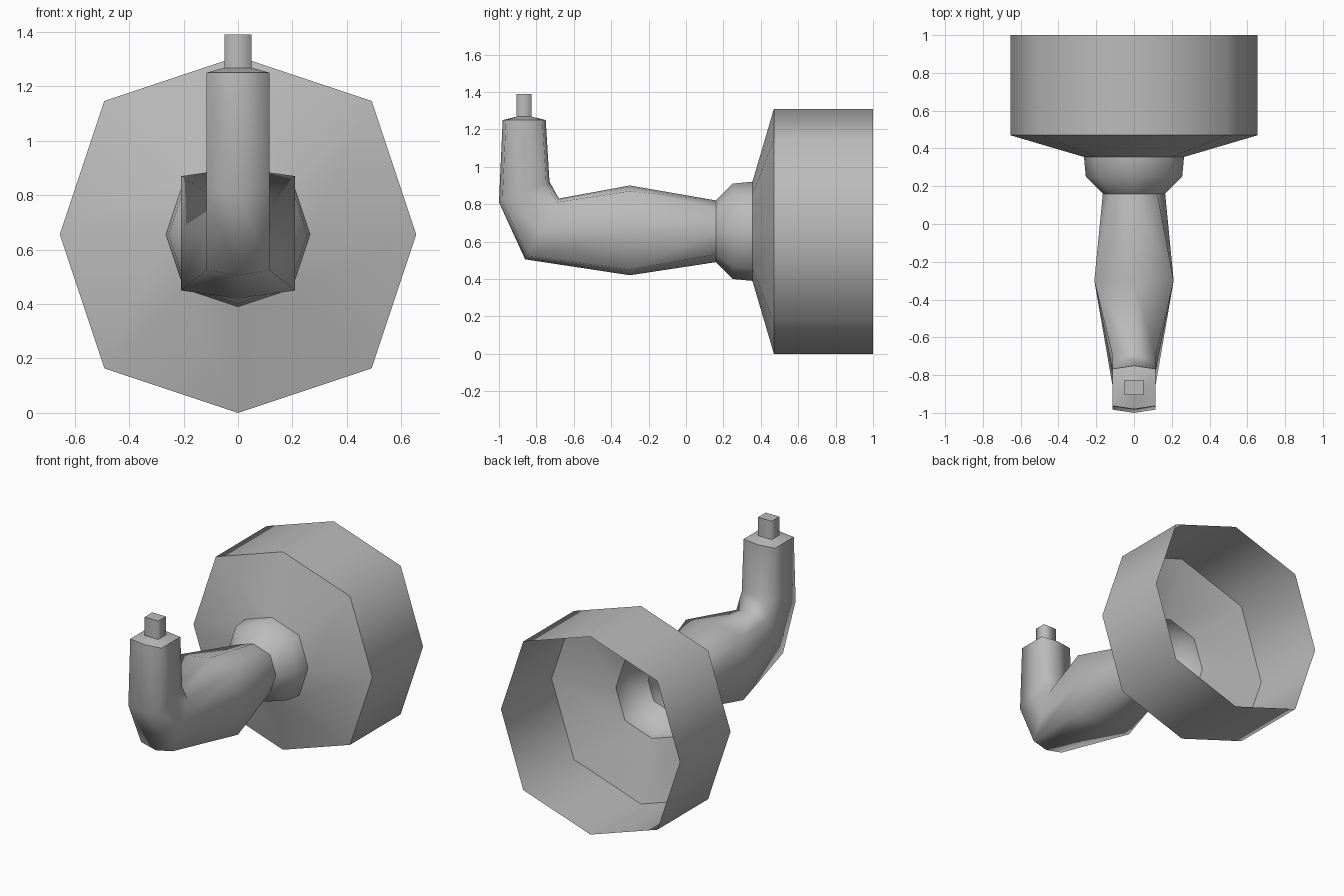
import bpy
import bmesh
from mathutils import Vector

cube = bpy.data.objects.get("Cube")
if cube:
    bpy.data.objects.remove(cube, do_unlink=True)

grey = bpy.data.materials.new("plain_grey")
grey.use_nodes = True
colour = (0.5, 0.5, 0.5, 1)
grey.diffuse_color = colour
grey.node_tree.nodes["Principled BSDF"].inputs["Base Color"].default_value = colour

# Eight directions around a section: (side, up)
AROUND = [(0, 1), (1, 1), (1, 0), (1, -1), (0, -1), (-1, -1), (-1, 0), (-1, 1)]


def section(top, bottom, half_width, corner_side, corner_up):
    """Eight points between a top and a bottom (y, z) point."""
    top, bottom = Vector((0, *top)), Vector((0, *bottom))
    middle, up = (top + bottom) / 2, (top - bottom) / 2
    points = []
    for s, u in AROUND:
        if s and u:
            s, u = s * corner_side, u * corner_up
        points.append(middle + up * u + Vector((s * half_width, 0, 0)))
    return points


def round_section(y, radius):
    return section((y, 0.655 + radius), (y, 0.655 - radius), radius, 0.75, 0.75)


def loft(name, sections, closed_end=False):
    bm = bmesh.new()
    rings = [[bm.verts.new(p) for p in pts] for pts in sections]
    for a, b in zip(rings, rings[1:]):
        for i in range(8):
            j = (i + 1) % 8
            bm.faces.new((a[i], b[i], b[j], a[j])).smooth = True
    if closed_end:
        # Separate points keep the end flat with a hard border
        bm.faces.new([bm.verts.new(p) for p in reversed(sections[-1])])
    mesh = bpy.data.meshes.new(name)
    bm.to_mesh(mesh)
    bm.free()
    mesh.materials.append(grey)
    obj = bpy.data.objects.new(name, mesh)
    bpy.context.collection.objects.link(obj)
    return obj


# Open bell, its sloping front and the collar
rim, shoulder = round_section(1.0, 0.655), round_section(0.47, 0.655)
throat = round_section(0.355, 0.265)
neck = round_section(0.16, 0.165)
loft("bell_wall", [rim, shoulder])
loft("bell_front", [shoulder, throat])
loft("collar", [throat, round_section(0.25, 0.255), neck])

# Swollen arm bending up into a stem
stem_top = section((-0.75, 1.25), (-0.98, 1.25), 0.115, 1, 0.85)
loft("bent_arm", [
    neck,
    section((-0.3, 0.9), (-0.3, 0.42), 0.21, 1, 0.875),
    section((-0.68, 0.83), (-0.86, 0.505), 0.115, 1, 0.88),
    section((-0.73, 0.92), (-1.0, 0.81), 0.115, 1, 0.87),
    stem_top,
])

# Shallow cap and narrow square tip
tip_base = section((-0.825, 1.268), (-0.905, 1.268), 0.05, 1, 1)
tip_top = section((-0.825, 1.39), (-0.905, 1.39), 0.05, 1, 1)
loft("stem_cap", [stem_top, tip_base])
loft("tip", [tip_base, tip_top], closed_end=True)
